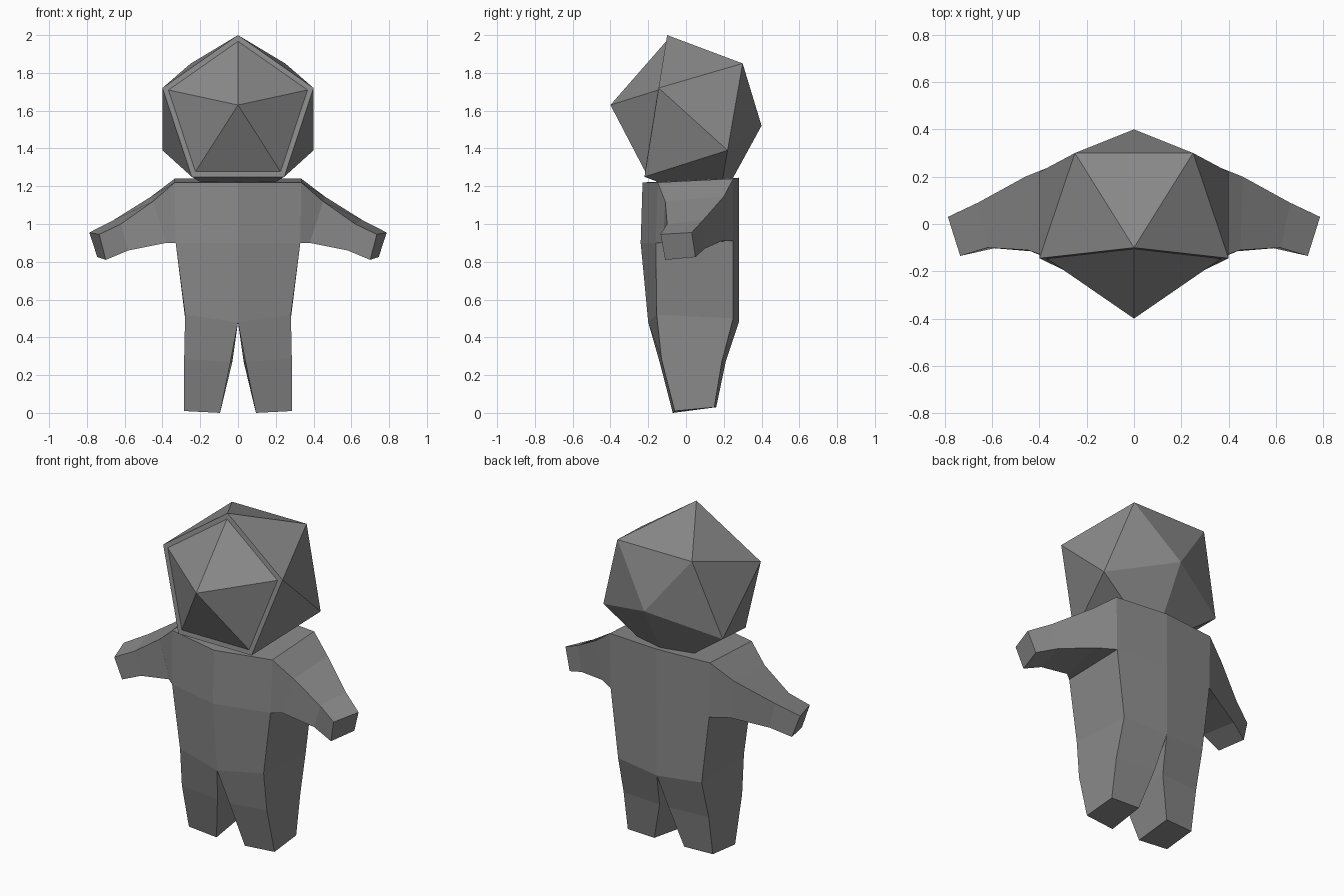
import bpy, bmesh
from mathutils import Vector

if "Cube" in bpy.data.objects:
    bpy.data.objects.remove(bpy.data.objects["Cube"])

grey = bpy.data.materials.new("plain grey")
grey.diffuse_color = (0.25, 0.25, 0.25, 1)
grey.use_nodes = True
grey.node_tree.nodes["Principled BSDF"].inputs["Base Color"].default_value = grey.diffuse_color


def finish(name, bm, mirror=False):
    """Turn a bmesh into a flat shaded object, optionally mirrored across x."""
    bmesh.ops.recalc_face_normals(bm, faces=bm.faces)
    me = bpy.data.meshes.new(name)
    bm.to_mesh(me)
    bm.free()
    me.materials.append(grey)
    ob = bpy.data.objects.new(name, me)
    bpy.context.collection.objects.link(ob)
    if mirror:
        ob.modifiers.new("Mirror", "MIRROR").use_clip = True
    return ob


def loft(rings, cap_start=True):
    """Skin four-sided rings; leave the centre plane open for mirroring."""
    bm = bmesh.new()
    loops = [[bm.verts.new(p) for p in ring] for ring in rings]
    for a, b in zip(loops, loops[1:]):
        for i in range(4):
            j = (i + 1) % 4
            quad = (a[i], a[j], b[j], b[i])
            if any(v.co.x > 0.001 for v in quad):
                bm.faces.new(quad)
    if cap_start:
        bm.faces.new(loops[0])
    bm.faces.new(loops[-1])
    return bm


# Torso and legs: inner front, outer front, outer back, inner back
finish("body", loft([
    [(0, -.23, 1.22), (.335, -.15, 1.22), (.335, .25, 1.24), (0, .28, 1.245)],
    [(0, -.24, .90), (.33, -.16, .90), (.33, .25, .91), (0, .28, .91)],
    [(0, -.20, .48), (.28, -.155, .52), (.28, .25, .50), (0, .28, .48)],
    [(.04, -.14, .27), (.285, -.13, .285), (.285, .19, .27), (.03, .21, .27)],
    [(.095, -.07, 0), (.287, -.06, .01), (.285, .15, .03), (.10, .16, .03)],
]), mirror=True)

# Arms: front top, back top, back bottom, front bottom, from shoulder to hand
finish("arms", loft([
    [(.335, -.15, 1.22), (.335, .25, 1.24), (.33, .25, .91), (.33, -.16, .90)],
    [(.45, -.11, 1.12), (.46, .20, 1.145), (.43, .19, .91), (.38, -.12, .90)],
    [(.62, -.10, 1.00), (.66, .09, 1.02), (.63, .10, .87), (.58, -.10, .86)],
    [(.735, -.135, .945), (.787, .03, .955), (.745, .05, .825), (.70, -.11, .81)],
], cap_start=False), mirror=True)

# Head: twenty-sided ball with a narrow flat rim around the face
front = [Vector(p) for p in ((0, -.10, 2), (.4, -.145, 1.72), (.245, -.22, 1.25),
                             (-.245, -.22, 1.25), (-.4, -.145, 1.72))]
back = [Vector(p) for p in ((.25, .30, 1.85), (.4, .22, 1.39), (0, .17, 1.10),
                            (-.4, .22, 1.39), (-.25, .30, 1.85))]
bm = bmesh.new()
rim = [bm.verts.new(p) for p in front]
rear = [bm.verts.new(p) for p in back]
middle = sum(front, Vector()) / 5
inner = [bm.verts.new(middle.lerp(p, .92)) for p in front]
face_tip = bm.verts.new((0, -.40, 1.63))
rear_tip = bm.verts.new((0, .40, 1.52))
for i in range(5):
    j = (i + 1) % 5
    bm.faces.new((rim[i], rim[j], rear[i]))
    bm.faces.new((rear[i], rear[j], rim[j]))
    bm.faces.new((rear[i], rear[j], rear_tip))
    bm.faces.new((rim[i], rim[j], inner[j], inner[i]))
    bm.faces.new((inner[i], inner[j], face_tip))
finish("head", bm)
